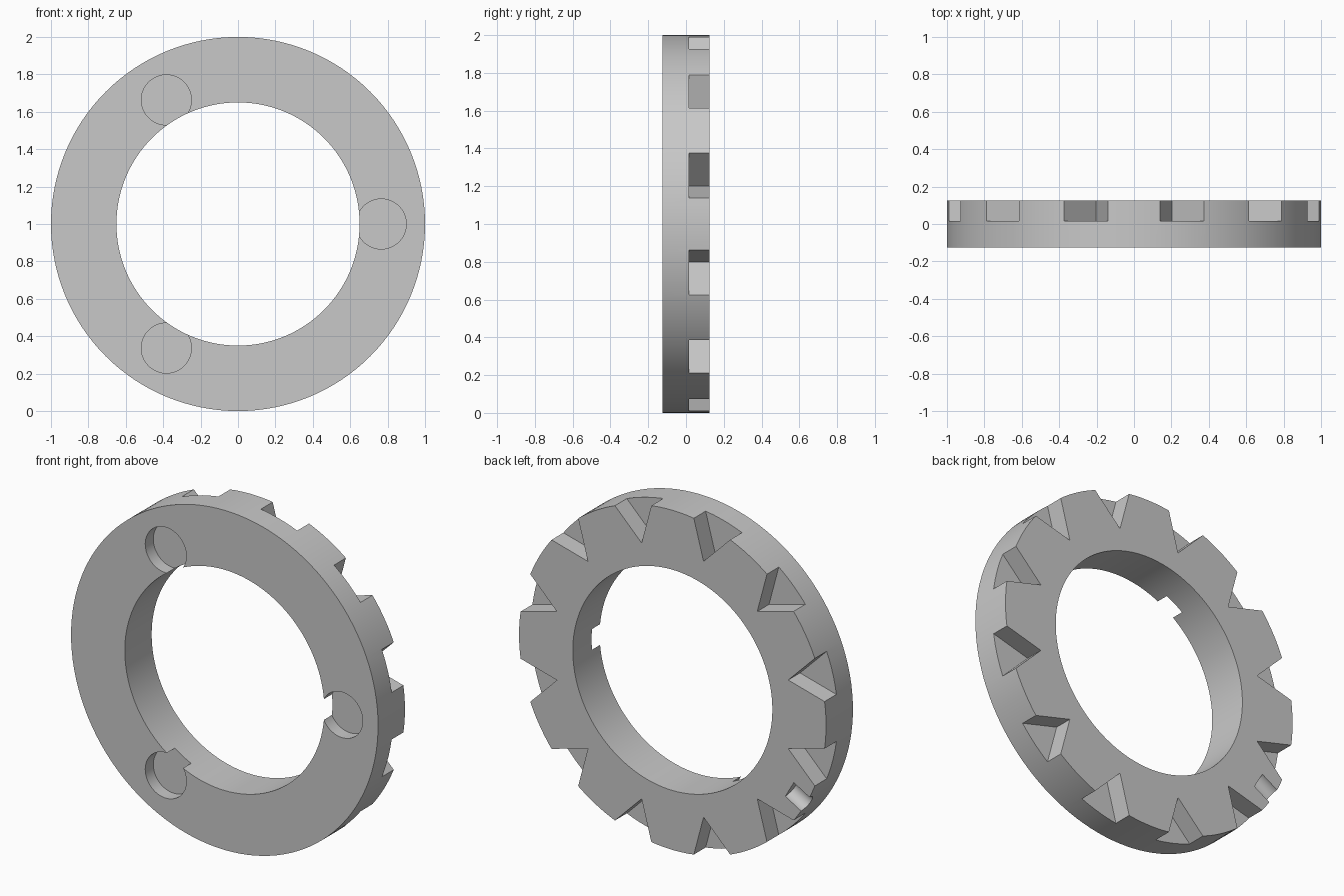
import bpy, bmesh
from math import cos, sin, pi, radians
from mathutils import Matrix, Vector

if "Cube" in bpy.data.objects:
    bpy.data.objects.remove(bpy.data.objects["Cube"])

HALF = 0.125          # half thickness of the ring
OUTER, INNER = 1.0, 0.65
SEGMENTS = 128
CENTRE = Matrix.Translation((0, 0, 1))

grey = bpy.data.materials.new("plain grey")
grey.use_nodes = True
colour = (0.58, 0.58, 0.58, 1)
grey.diffuse_color = colour
grey.node_tree.nodes["Principled BSDF"].inputs["Base Color"].default_value = colour


def turn(degrees):
    """Rotation about the ring axis, taking +x towards +z."""
    return CENTRE @ Matrix.Rotation(-radians(degrees), 4, "Y")


def add_prism(bm, outline, y0, y1, matrix):
    """Extrude an (x, z) outline from y0 to y1."""
    front = [bm.verts.new(matrix @ Vector((x, y0, z))) for x, z in outline]
    back = [bm.verts.new(matrix @ Vector((x, y1, z))) for x, z in outline]
    bm.faces.new(front)
    bm.faces.new(back[::-1])
    for i in range(len(outline)):
        j = (i + 1) % len(outline)
        bm.faces.new((front[j], front[i], back[i], back[j]))


def circle(radius, x=0, count=48):
    return [(x + radius * cos(2 * pi * i / count), radius * sin(2 * pi * i / count))
            for i in range(count)]


def finish(bm, name):
    bmesh.ops.recalc_face_normals(bm, faces=bm.faces)
    mesh = bpy.data.meshes.new(name)
    bm.to_mesh(mesh)
    bm.free()
    mesh.materials.append(grey)
    obj = bpy.data.objects.new(name, mesh)
    bpy.context.collection.objects.link(obj)
    return obj


# Ring: a rectangular section swept round the y axis
bm = bmesh.new()
section = [(INNER, -HALF), (OUTER, -HALF), (OUTER, HALF), (INNER, HALF)]
loops = [[bm.verts.new(turn(360 * i / SEGMENTS) @ Vector((r, y, 0))) for r, y in section]
         for i in range(SEGMENTS)]
for a, b in zip(loops, loops[1:] + loops[:1]):
    for k in range(4):
        m = (k + 1) % 4
        bm.faces.new((a[k], a[m], b[m], b[k]))
ring = finish(bm, "notched_ring")

# Cutters, all in one hidden helper
bm = bmesh.new()
# Twelve V notches in the back of the rim
apex, reach = 0.78, 1.2
spread = (reach - apex) * 0.577
for i in range(12):
    add_prism(bm, [(apex, 0), (reach, -spread), (reach, spread)], 0.015, 0.3,
              turn(15 + 30 * i))
# Three round pockets in the front
for i in range(3):
    add_prism(bm, circle(0.134, 0.766), -0.3, -HALF + 0.075, turn(120 * i))
# Small round index groove running outward across the back of the rim
lie_radially = Matrix.Rotation(-pi / 2, 4, "Z")
add_prism(bm, circle(0.055, 0, 32), 0.88, 1.1,
          turn(210) @ Matrix.Translation((0, HALF, 0)) @ lie_radially)
cutter = finish(bm, "notch_cutter")
cutter.hide_render = True

cut = ring.modifiers.new("cut", "BOOLEAN")
cut.operation = "DIFFERENCE"
cut.solver = "EXACT"
cut.object = cutter
bpy.ops.object.select_all(action="DESELECT")
bpy.context.view_layer.objects.active = ring
ring.select_set(True)
bpy.ops.object.modifier_apply(modifier="cut")
bpy.data.objects.remove(cutter)
bpy.ops.object.shade_smooth_by_angle(angle=radians(25))
